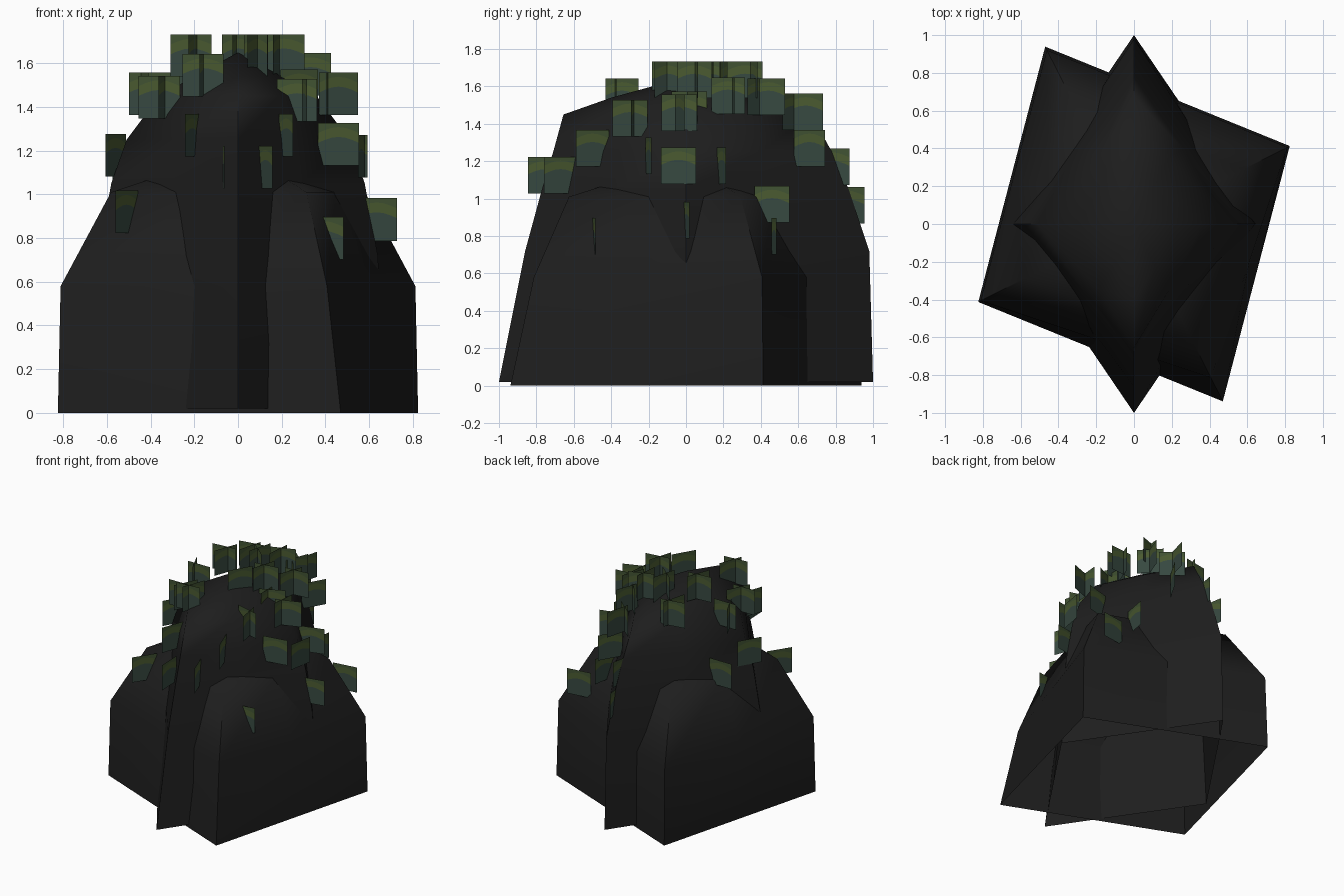
import bpy, bmesh, math
from mathutils import Vector

if "Cube" in bpy.data.objects:
    bpy.data.objects.remove(bpy.data.objects["Cube"])


def material(name, rgb):
    m = bpy.data.materials.new(name)
    m.diffuse_color = (*rgb, 1)
    m.use_nodes = True
    m.node_tree.nodes["Principled BSDF"].inputs["Base Color"].default_value = m.diffuse_color
    return m


ROCK = material("charcoal rock", (0.0125, 0.0125, 0.0125))
TEAL = material("dark teal leaf", (0.038, 0.066, 0.052))
LIGHT = material("light olive leaf", (0.068, 0.102, 0.030))
GREEN = material("mid green leaf", (0.052, 0.084, 0.032))


def finish(bm, name, mats):
    me = bpy.data.meshes.new(name)
    bm.to_mesh(me)
    bm.free()
    ob = bpy.data.objects.new(name, me)
    bpy.context.collection.objects.link(ob)
    for m in mats:
        me.materials.append(m)
    return ob


def rock(name, rings, peak, turn):
    """Lofted diamond rock, open below: ring = z, half width x, reach -y, reach +y, side bulge."""
    bm = bmesh.new()
    loops = []
    for z, x, yn, yp, b in rings:
        tips = [Vector((x, 0, z)), Vector((0, yp, z)), Vector((-x, 0, z)), Vector((0, -yn, z))]
        loop = []
        for i, t in enumerate(tips):
            mid = (t + tips[(i + 1) % 4]) / 2
            loop += [bm.verts.new(t), bm.verts.new((mid.x * b, mid.y * b, z))]
        loops.append(loop)
    for lo, hi in zip(loops, loops[1:]):
        for i in range(8):
            j = (i + 1) % 8
            bm.faces.new((lo[i], lo[j], hi[j], hi[i]))
    top = bm.verts.new((0, 0, peak))
    for i in range(8):
        bm.faces.new((loops[-1][i], loops[-1][(i + 1) % 8], top))
    ob = finish(bm, name, [ROCK])
    ob.rotation_euler.z = math.radians(turn)
    bpy.ops.object.select_all(action='DESELECT')
    ob.select_set(True)
    bpy.context.view_layer.objects.active = ob
    bpy.ops.object.shade_smooth_by_angle(angle=math.radians(60))


# tall central rock
rock("tall_rock", [
    (0.02, 0.68, 1.00, 1.00, 1.0),
    (0.72, 0.64, 0.86, 0.98, 1.0),
    (1.05, 0.58, 0.77, 0.87, 1.0),
    (1.25, 0.51, 0.71, 0.78, 1.02),
    (1.45, 0.36, 0.655, 0.67, 1.05),
    (1.54, 0.20, 0.40, 0.38, 1.12)], 1.65, 0)

# lower, wider rock crossing it
rock("low_rock", [
    (0.00, 0.922, 1.05, 1.05, 1.0),
    (0.58, 0.908, 0.91, 1.03, 1.0),
    (1.01, 0.65, 0.70, 0.72, 1.0),
    (1.09, 0.38, 0.42, 0.42, 1.1)], 1.14, 26.6)

# leaf cards: x, y, centre height, heading in degrees
LEAVES = [
    (-0.065, -0.75, 1.125, 92), (0.125, -0.67, 1.125, 110), (0.22, -0.50, 1.27, 110),
    (-0.21, -0.50, 1.27, 70), (0.565, -0.04, 1.175, 80), (0.46, -0.20, 1.23, 10),
    (0.39, -0.50, 0.80, 10), (0.635, 0.00, 0.885, 12), (0.50, 0.19, 1.175, 15),
    (0.38, 0.46, 0.97, 80), (0.59, 0.47, 0.80, 8), (-0.51, -0.42, 0.92, 57),
    (-0.48, 0.26, 1.08, 0), (-0.56, 0.02, 1.18, 60), (0.0, 0.78, 1.17, 80),
    (0.0, 0.86, 0.965, 100), (0.14, 0.64, 1.465, 75), (0.19, 0.66, 1.27, 60),
    (0.20, 0.44, 1.545, 70), (0.33, 0.25, 1.55, 5), (0.28, 0.02, 1.475, 25),
    (0.46, -0.04, 1.46, 20), (-0.36, -0.20, 1.445, 0), (-0.45, 0.11, 1.46, 115),
    (-0.16, -0.38, 1.545, 5), (-0.215, 0.14, 1.635, 5), (0.0, 0.27, 1.635, 75),
    (0.21, 0.05, 1.635, 8), (0.09, -0.10, 1.635, 60), (-0.20, 0.45, 1.545, 10),
    (0.14, 0.35, 1.635, 20), (0.30, -0.30, 1.43, 100),
]


def leaf(name, x, y, z, heading, w=0.19, h=0.195):
    """Upright card with an arched light band under a mid green top."""
    bm = bmesh.new()
    a = math.radians(heading)
    cols = []
    steps = 6
    for i in range(steps + 1):
        u = i / steps
        arch = math.sin(math.pi * u)
        d = (u - 0.5) * w
        cols.append([bm.verts.new((x + d * math.cos(a), y + d * math.sin(a), z + (v - 0.5) * h))
                     for v in (0, 0.53 + 0.14 * arch, 0.76 + 0.14 * arch, 1)])
    for l, r in zip(cols, cols[1:]):
        for k in range(3):
            bm.faces.new((l[k], r[k], r[k + 1], l[k + 1])).material_index = k
    finish(bm, name, [TEAL, LIGHT, GREEN])


for n, (x, y, z, heading) in enumerate(LEAVES):
    leaf(f"leaf_card_{n}", x, y, z, heading)
    # the crown is denser: cross each card with a second one
    if z > 1.4:
        leaf(f"crown_card_{n}", x * 0.9, y * 0.9, z, heading + 65)
